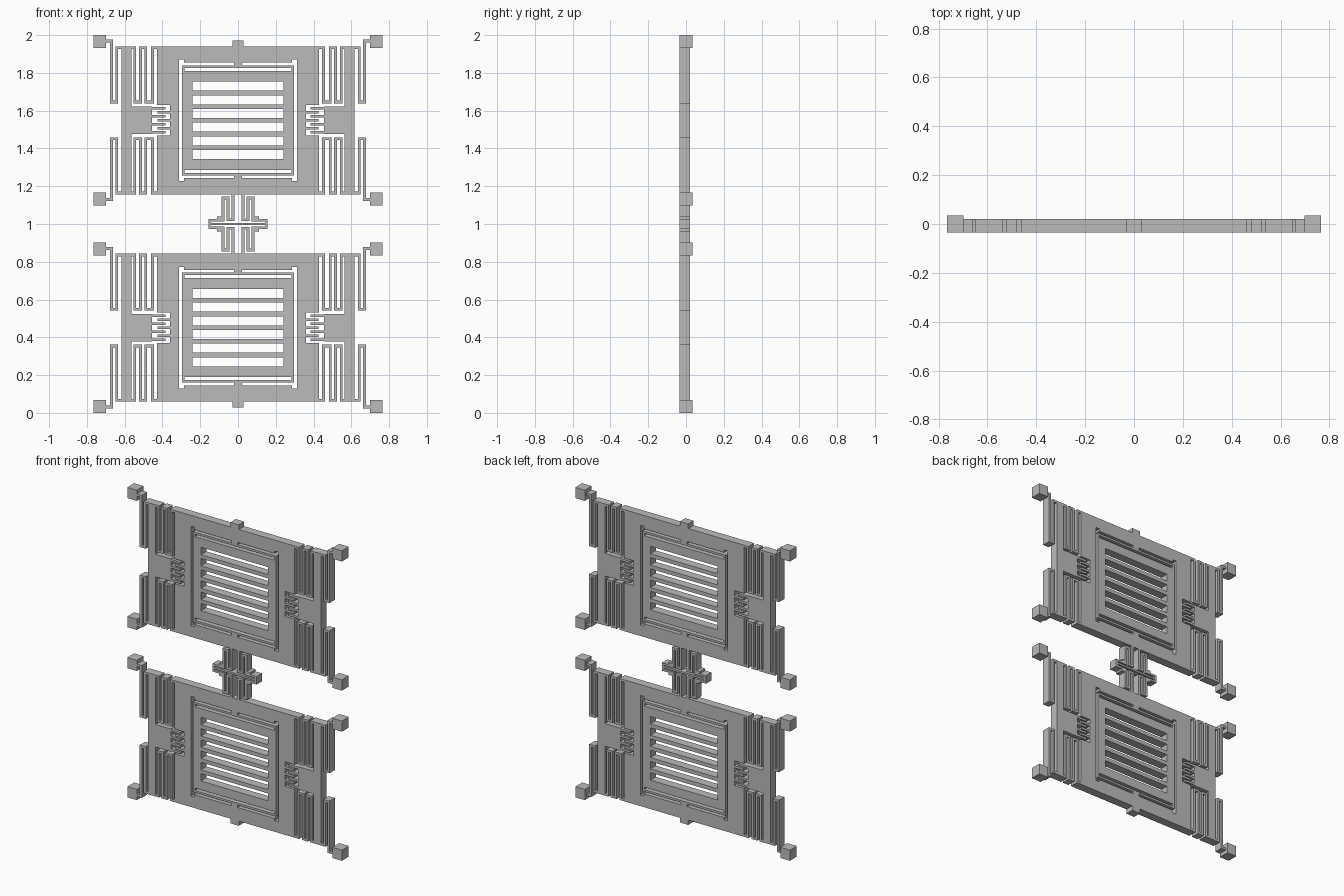
import bpy
import bmesh

FRONT, BACK, ANCHOR_BACK = -0.035, 0.02, 0.035
MODULE_Z = 1.549

if "Cube" in bpy.data.objects:
    bpy.data.objects.remove(bpy.data.objects["Cube"])

grey = bpy.data.materials.new("light_grey")
grey.use_nodes = True
grey.diffuse_color = (0.5, 0.5, 0.5, 1)
grey.node_tree.nodes["Principled BSDF"].inputs["Base Color"].default_value = (0.5, 0.5, 0.5, 1)


def mirror_x(rects):
    return rects + [(-b, -a, c, d) for a, b, c, d in rects]


def mirror_z(rects):
    return rects + [(a, b, -d, -c) for a, b, c, d in rects]


def four(rects):
    return mirror_z(mirror_x(rects))


def inside(rects, x, z):
    return any(a < x < b and c < z < d for a, b, c, d in rects)


def plate(name, solid, cuts=(), keep=(), centre=0.0, flip=1, back=BACK):
    """Flat part: solid rectangles, minus cuts, plus kept strips, given thickness."""
    every = list(solid) + list(cuts) + list(keep)
    xs = sorted({round(v, 4) for r in every for v in r[:2]})
    zs = sorted({round(v, 4) for r in every for v in r[2:]})
    bm = bmesh.new()
    verts = {}

    def vert(x, z):
        if (x, z) not in verts:
            verts[x, z] = bm.verts.new((x, FRONT, centre + flip * z))
        return verts[x, z]

    for x0, x1 in zip(xs, xs[1:]):
        for z0, z1 in zip(zs, zs[1:]):
            mx, mz = (x0 + x1) / 2, (z0 + z1) / 2
            if inside(keep, mx, mz) or (inside(solid, mx, mz) and not inside(cuts, mx, mz)):
                bm.faces.new([vert(x0, z0), vert(x1, z0), vert(x1, z1), vert(x0, z1)])
    bmesh.ops.dissolve_limit(bm, angle_limit=0.01, verts=bm.verts[:], edges=bm.edges[:])
    grown = bmesh.ops.extrude_face_region(bm, geom=bm.faces[:], use_keep_orig=True)
    moved = [g for g in grown["geom"] if isinstance(g, bmesh.types.BMVert)]
    bmesh.ops.translate(bm, verts=moved, vec=(0, back - FRONT, 0))
    bmesh.ops.recalc_face_normals(bm, faces=bm.faces[:])
    mesh = bpy.data.meshes.new(name)
    bm.to_mesh(mesh)
    bm.free()
    mesh.materials.append(grey)
    obj = bpy.data.objects.new(name, mesh)
    bpy.context.collection.objects.link(obj)
    return obj


TOP, LOW = 0.392, 0.09      # spring ends, measured from the module centre
W = 0.015                   # beam width


def beam(x):
    return (x, x + W, LOW, TOP)


def module(prefix, centre, flip):
    place = dict(centre=centre, flip=flip)

    # Proof mass frame with comb recesses, window and outer tab
    window = [(-0.312, 0.312, -0.306, 0.306)] + four([(0.285, 0.312, 0.3, 0.322)])
    recess = mirror_x([(0.36, 0.44, -0.08, 0.08)])
    comb = mirror_x([(0.36, 0.425, v - 0.007, v + 0.007) for v in (-0.042, 0, 0.042)])
    plate(prefix + "_mass_frame",
          [(-0.428, 0.428, -TOP, TOP), (-0.03, 0.03, TOP, 0.422)],
          window + recess, comb, **place)

    # Slotted inner plate
    pitch = 0.0725
    slots = [(-0.24, 0.24, (i - 2.5) * pitch - 0.0238, (i - 2.5) * pitch + 0.0238)
             for i in range(6)]
    plate(prefix + "_slotted_plate", [(-0.297, 0.297, -0.262, 0.262)], slots, **place)

    # Flexures holding the inner plate: centre post, long beam, end links
    plate(prefix + "_inner_flexures", mirror_z([
        (-0.022, 0.022, 0.278, 0.306),
        (-0.297, 0.297, 0.278, 0.291),
        (-0.297, -0.284, 0.262, 0.291),
        (0.284, 0.297, 0.262, 0.291)]), **place)

    # Side bars with comb fingers
    fingers = [(0.385, 0.46, v - 0.007, v + 0.007) for v in (-0.063, -0.021, 0.021, 0.063)]
    plate(prefix + "_side_bars",
          mirror_x([(0.565, 0.618, -TOP, TOP), (0.455, 0.565, -0.073, 0.073)] + fingers), **place)

    # Folded springs between side bars and mass
    plate(prefix + "_inner_springs", four(
        [beam(x) for x in (0.446, 0.481, 0.509, 0.539)] + [
            (0.428, 0.461, TOP - W, TOP),
            (0.481, 0.524, TOP - W, TOP),
            (0.539, 0.565, TOP - W, TOP),
            (0.446, 0.496, LOW, LOW + W),
            (0.509, 0.554, LOW, LOW + W)]), **place)

    # Folded springs between side bars and anchors
    plate(prefix + "_outer_springs", four([
        beam(0.634), (0.662, 0.677, LOW, 0.427),
        (0.618, 0.649, TOP - W, TOP),
        (0.634, 0.677, LOW, LOW + W),
        (0.662, 0.698, 0.412, 0.427)]), **place)

    # Square corner anchors
    plate(prefix + "_anchors", four([(0.698, 0.766, 0.382, 0.451)]),
          back=ANCHOR_BACK, **place)


module("upper", MODULE_Z, 1)
module("lower", 2 - MODULE_Z, -1)

# Folded coupling spring between the two modules
plate("coupling_spring", four([
    (0.018, 0.034, 0.016, 0.157),
    (0.018, 0.06, 0.016, 0.03),
    (0.045, 0.06, 0.016, 0.145),
    (0.045, 0.087, 0.13, 0.145),
    (0.072, 0.087, 0.013, 0.145),
    (0.072, 0.112, 0.013, 0.04),
    (0.072, 0.157, 0.013, 0.026),
    (0.143, 0.157, 0, 0.026)]) + [(-0.157, 0.157, -0.006, 0.006)], centre=1.0)
